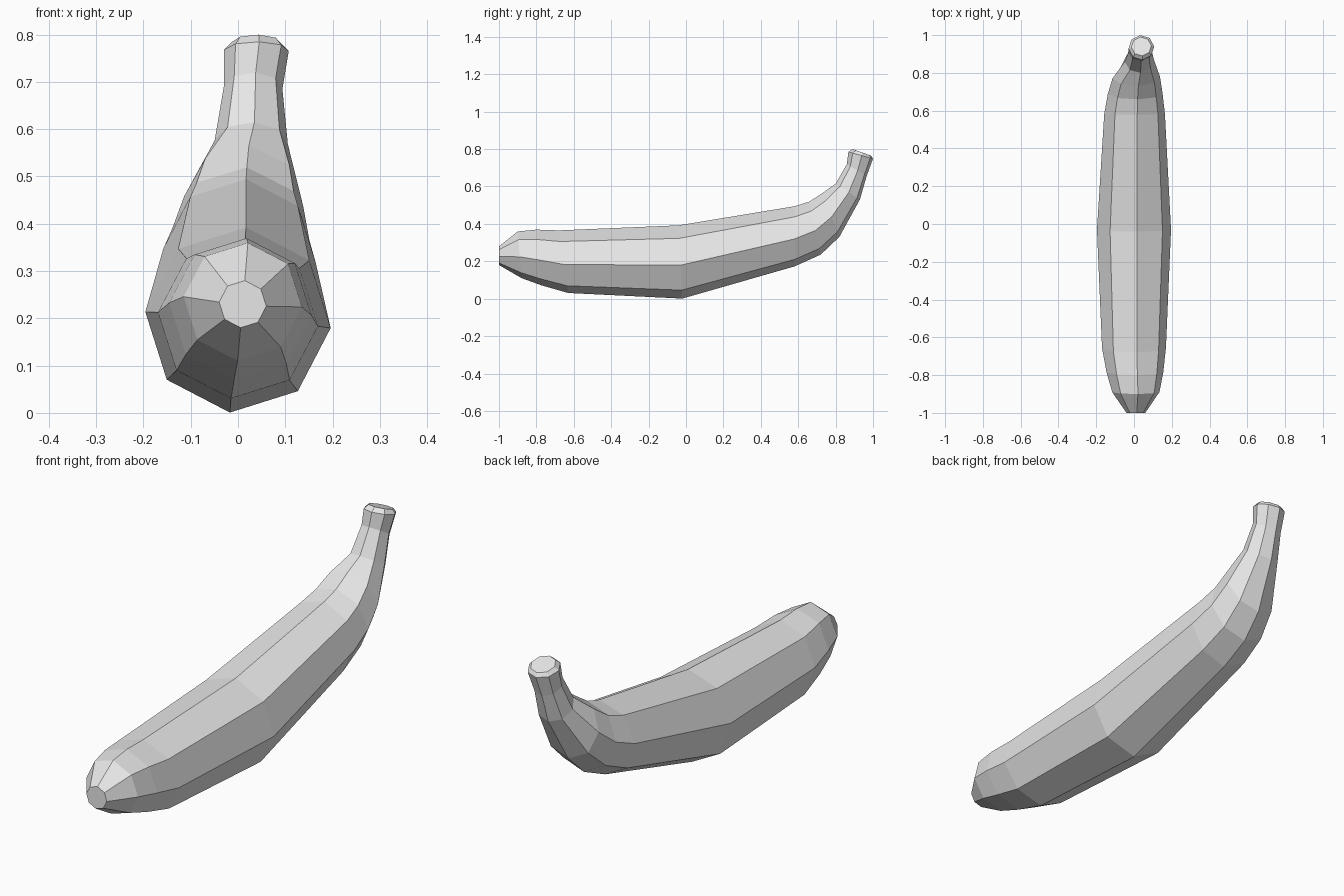
import bpy, bmesh, math
from mathutils import Vector

cube = bpy.data.objects.get("Cube")
if cube:
    bpy.data.objects.remove(cube)

SIDES = 8
TWIST = math.radians(5)

# Cross-sections from tip to stem: centre x, top (y, z), bottom (y, z)
SECTIONS = [
    (0.01, (-1.0, 0.28), (-1.0, 0.18)),
    (0.01, (-0.9, 0.36), (-0.88, 0.11)),
    (0.005, (-0.8, 0.37), (-0.77, 0.07)),
    (0.0, (-0.68, 0.366), (-0.63, 0.03)),
    (0.0, (-0.04, 0.393), (-0.02, 0.0)),
    (0.003, (0.58, 0.495), (0.58, 0.172)),
    (0.006, (0.66, 0.52), (0.72, 0.235)),
    (0.012, (0.73, 0.566), (0.82, 0.33)),
    (0.028, (0.8, 0.615), (0.93, 0.53)),
    (0.032, (0.86, 0.72), (0.966, 0.655)),
    (0.039, (0.868, 0.785), (1.0, 0.748)),
    (0.039, (0.89, 0.80), (0.99, 0.765)),
]

skin = bpy.data.materials.new("grey_skin")
skin.use_nodes = True
colour = (0.8, 0.8, 0.8, 1)
skin.diffuse_color = colour
skin.node_tree.nodes["Principled BSDF"].inputs["Base Color"].default_value = colour


def add_ring(bm, cx, top, bottom):
    """Add one tilted octagonal cross-section."""
    t, b = Vector((cx, *top)), Vector((cx, *bottom))
    centre, up = (t + b) / 2, (t - b) / 2
    across = Vector((up.length, 0, 0))
    angles = [TWIST + math.tau * i / SIDES for i in range(SIDES)]
    return [bm.verts.new(centre + up * math.cos(a) + across * math.sin(a)) for a in angles]


# Fruit body with its stem, lofted through the sections
bm = bmesh.new()
rings = [add_ring(bm, *s) for s in SECTIONS]
for r0, r1 in zip(rings, rings[1:]):
    for i in range(SIDES):
        j = (i + 1) % SIDES
        bm.faces.new((r0[i], r0[j], r1[j], r1[i]))

# Flat caps on the tip and stem
bm.faces.new(rings[0])
bm.faces.new(rings[-1])
bmesh.ops.recalc_face_normals(bm, faces=bm.faces)

mesh = bpy.data.meshes.new("banana")
bm.to_mesh(mesh)
bm.free()
mesh.materials.append(skin)
banana = bpy.data.objects.new("banana", mesh)
bpy.context.collection.objects.link(banana)
